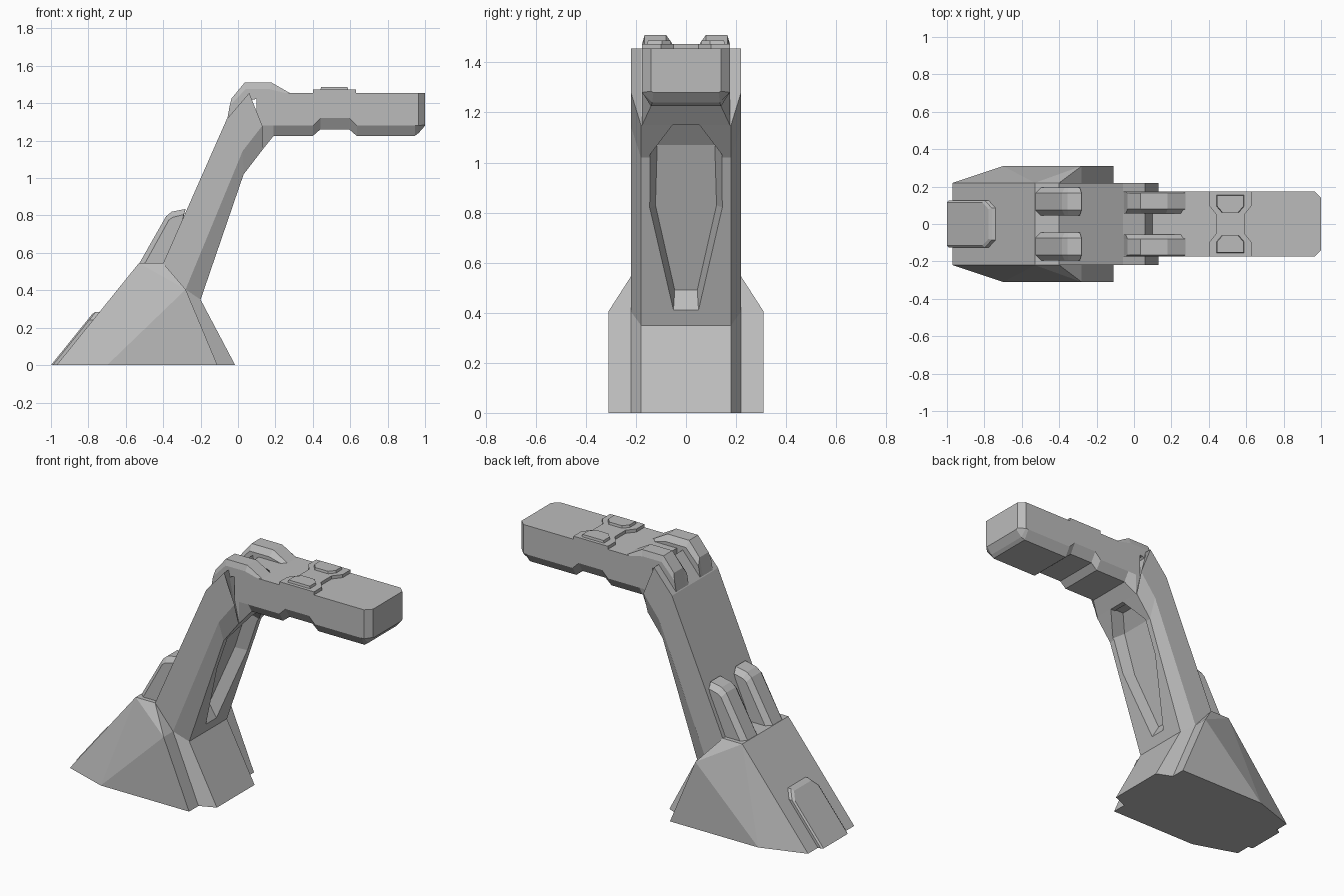
import bpy, bmesh

cube = bpy.data.objects.get("Cube")
if cube:
    bpy.data.objects.remove(cube, do_unlink=True)

grey = bpy.data.materials.new("plain grey")
grey.use_nodes = True
grey.diffuse_color = (0.5, 0.5, 0.5, 1)
grey.node_tree.nodes["Principled BSDF"].inputs["Base Color"].default_value = grey.diffuse_color


def finish(name, bm):
    bmesh.ops.recalc_face_normals(bm, faces=bm.faces)
    mesh = bpy.data.meshes.new(name)
    bm.to_mesh(mesh)
    bm.free()
    mesh.materials.append(grey)
    obj = bpy.data.objects.new(name, mesh)
    bpy.context.collection.objects.link(obj)
    return obj


def loft(name, rings, split=False):
    """Skin matching closed rings and cap both ends."""
    bm = bmesh.new()
    loops = [[bm.verts.new(p) for p in ring] for ring in rings]
    for a, b in zip(loops, loops[1:]):
        for i in range(len(a)):
            j = (i + 1) % len(a)
            bm.faces.new((a[i], a[j], b[j], b[i]))
    if split:
        # caps made of strips between mirrored halves, so they can bend
        for ring in (loops[0], loops[-1]):
            n = len(ring)
            for i in range(n // 2 - 1):
                bm.faces.new((ring[i], ring[i + 1], ring[n - 2 - i], ring[n - 1 - i]))
    else:
        bm.faces.new(loops[0])
        bm.faces.new(loops[-1])
    return finish(name, bm)


def at_y(profile, y):
    return [(x, y, z) for x, z in profile]


def mirrored(half):
    return half + [(-y, z) for y, z in reversed(half)]


# Arm: side profile with a chamfered front edge
back = [(-0.97, 0), (-0.53, 0.545), (-0.40, 0.545), (-0.06, 1.315), (0.06, 1.455)]
edge = back + [(0.13, 1.28), (0.025, 1.145), (-0.28, 0.405), (-0.11, 0)]
core = back + [(0.13, 1.15), (0.03, 1.02), (-0.20, 0.35), (-0.015, 0)]
arm = loft("arm", [at_y(edge, -0.22), at_y(core, -0.18), at_y(core, 0.18), at_y(edge, 0.22)])


# Recess in the front of the arm
def front_x(z):
    return 0.03 + (z - 1.02) * (0.77 if z > 1.02 else 0.343)


def floor_x(z):
    return -0.025 + (z - 1.07) * (0.77 if z > 1.07 else 0.343)


rim = mirrored([(0.05, 1.155), (0.145, 1.03), (0.145, 0.82), (0.05, 0.41)])
floor = mirrored([(0.05, 1.155), (0.115, 1.07), (0.122, 0.83), (0.045, 0.49)])
cutter = loft("recess_cutter", [
    [(front_x(z) + 0.06, y, z) for y, z in rim],
    [(front_x(z), y, z) for y, z in rim],
    [(floor_x(z), y, z) for y, z in floor]], split=True)
cutter.hide_render = True
cut = arm.modifiers.new("recess", "BOOLEAN")
cut.operation = "DIFFERENCE"
cut.solver = "EXACT"
cut.object = cutter
bpy.context.view_layer.objects.active = arm
bpy.ops.object.modifier_apply(modifier=cut.name)
bpy.data.objects.remove(cutter, do_unlink=True)

# Base: flared faceted block
bm = bmesh.new()
for side in (-1, 1):
    for x, y, z in [(-0.97, 0.22, 0), (-0.53, 0.22, 0.545), (-0.40, 0.22, 0.545),
                    (-0.70, 0.31, 0), (-0.11, 0.31, 0), (-0.28, 0.31, 0.405)]:
        bm.verts.new((x, y * side, z))
bmesh.ops.convex_hull(bm, input=bm.verts)
finish("base", bm)

# Head: sections along x as (x, half width, chamfer z, bottom half width, bottom z)
sections = [(0.10, 0.175, 1.28, 0.175, 1.15), (0.13, 0.175, 1.28, 0.175, 1.15),
            (0.19, 0.175, 1.28, 0.14, 1.225), (0.40, 0.175, 1.28, 0.14, 1.225),
            (0.44, 0.175, 1.32, 0.14, 1.26), (0.595, 0.175, 1.32, 0.14, 1.26),
            (0.635, 0.175, 1.28, 0.14, 1.225), (0.945, 0.175, 1.28, 0.14, 1.225),
            (0.965, 0.175, 1.28, 0.135, 1.24), (1.0, 0.14, 1.285, 0.13, 1.28)]
loft("head", [[(x, y, z) for y, z in mirrored([(w, 1.455), (w, c), (b, low)])]
              for x, w, c, b, low in sections])

# Waisted plate and two pads on top of the head
plate = [(0.40, 0.175), (0.40, 0.10), (0.44, 0.05)]
plate += [(x, -y) for x, y in reversed(plate)]
plate += [(1.03 - x, y) for x, y in reversed(plate)]
loft("head_plate", [[(x, y, z) for x, y in plate] for z in (1.45, 1.474)])

pad = [(0.44, 0.155), (0.59, 0.155), (0.59, 0.095), (0.56, 0.06), (0.47, 0.06), (0.44, 0.095)]


def pad_ring(side, grow, z):
    return [(0.515 + (x - 0.515) * grow, side * (0.107 + (y - 0.107) * grow), z) for x, y in pad]


# Ribs over the elbow and fins on the back ledge
rib_high = [(-0.06, 1.30), (-0.035, 1.425), (0.035, 1.51), (0.18, 1.51), (0.285, 1.45), (0.08, 1.42)]
rib_low = [(-0.06, 1.30), (-0.045, 1.385), (0.04, 1.475), (0.17, 1.475), (0.27, 1.45), (0.08, 1.42)]
fin_high = [(-0.53, 0.54), (-0.385, 0.795), (-0.355, 0.82), (-0.28, 0.835), (-0.36, 0.54)]
fin_low = [(-0.50, 0.54), (-0.37, 0.775), (-0.35, 0.79), (-0.29, 0.805), (-0.36, 0.54)]


def ridge(name, low, high, side, ys):
    loft(name, [at_y(p, side * y) for p, y in zip((low, high, high, low), ys)])


for side, label in ((1, "left"), (-1, "right")):
    loft(label + "_pad", [pad_ring(side, 1.0, 1.47), pad_ring(side, 0.94, 1.488)])
    ridge(label + "_elbow_rib", rib_low, rib_high, side, (0.055, 0.08, 0.165, 0.175))
    ridge(label + "_back_fin", fin_low, fin_high, side, (0.045, 0.075, 0.165, 0.195))

# Raised panel low on the back slope
panel = mirrored([(0.125, 0), (0.125, 0.24), (0.085, 0.285)])
inner = mirrored([(0.115, 0), (0.115, 0.235), (0.08, 0.275)])
loft("back_panel", [[(-0.97 + z * 0.807 - out, y, z) for y, z in ring]
                    for ring, out in ((panel, -0.01), (panel, 0.02), (inner, 0.03))])
